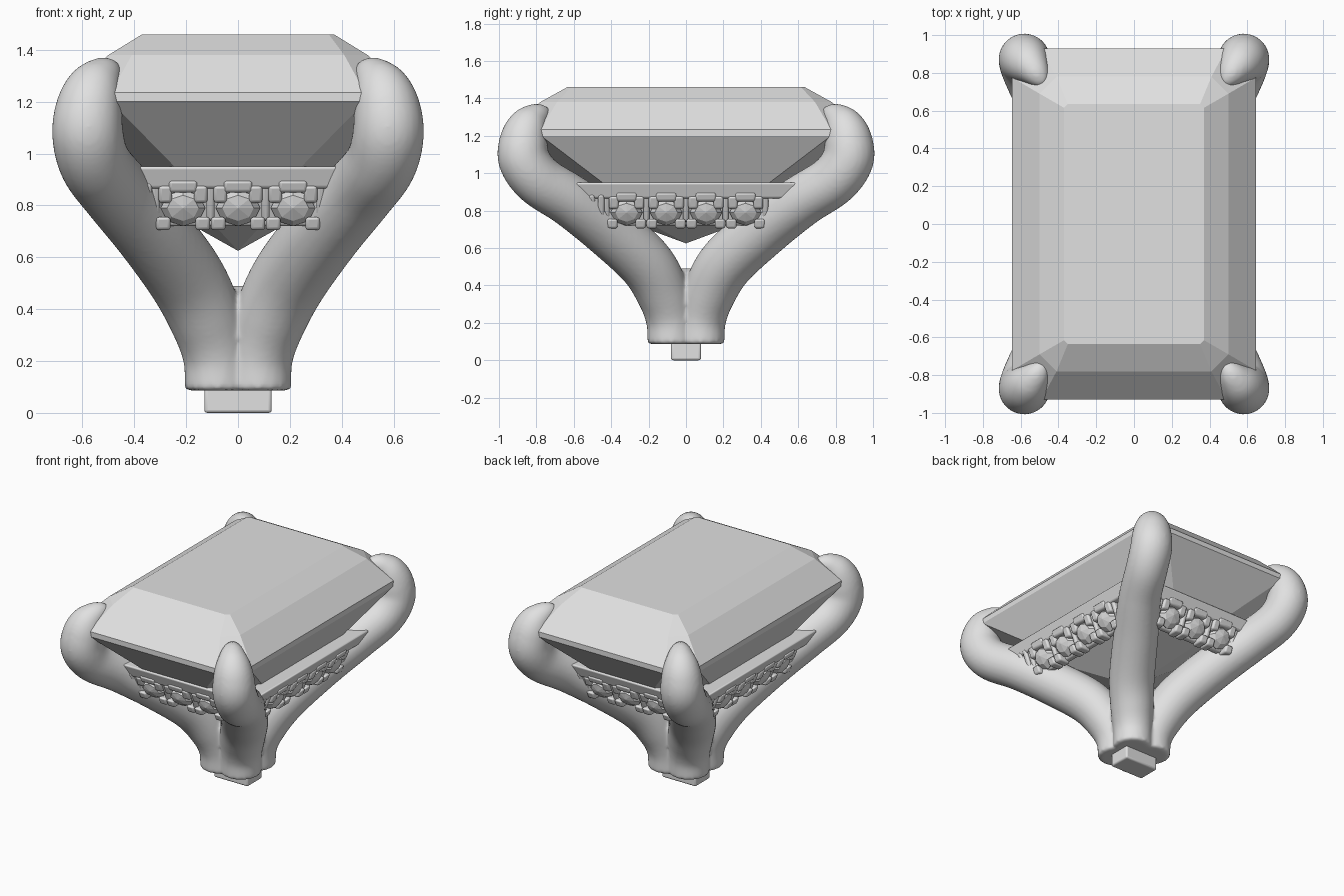
import bpy, bmesh, math
from mathutils import Vector, Matrix

if "Cube" in bpy.data.objects:
    bpy.data.objects.remove(bpy.data.objects["Cube"])

mat = bpy.data.materials.new("pale grey")
mat.diffuse_color = (0.75, 0.75, 0.75, 1)
mat.use_nodes = True
mat.node_tree.nodes["Principled BSDF"].inputs["Base Color"].default_value = mat.diffuse_color


def finish(bm, name, smooth=None, bevel=0):
    bmesh.ops.recalc_face_normals(bm, faces=bm.faces[:])
    me = bpy.data.meshes.new(name)
    bm.to_mesh(me)
    bm.free()
    me.materials.append(mat)
    if smooth:
        me.shade_smooth()
        me.set_sharp_from_angle(angle=math.radians(smooth))
    ob = bpy.data.objects.new(name, me)
    bpy.context.collection.objects.link(ob)
    if bevel:
        m = ob.modifiers.new("rounded edges", 'BEVEL')
        m.width, m.segments = bevel, 3
    return ob


def bridge(bm, a, b):
    n = len(a)
    for i in range(n):
        bm.faces.new((a[i], a[(i + 1) % n], b[(i + 1) % n], b[i]))


def box(bm, x0, x1, y0, y1, z0, z1):
    m = Matrix.Translation(((x0 + x1) / 2, (y0 + y1) / 2, (z0 + z1) / 2)) @ \
        Matrix.Diagonal((x1 - x0, y1 - y0, z1 - z0, 1))
    bmesh.ops.create_cube(bm, size=1, matrix=m)


def sweep(bm, pts, side, seg=24, steps=8):
    """Round tube through (x, y, z, radius) points, Catmull-Rom smoothed."""
    P = [Vector(p) for p in pts]
    P = [P[0] * 2 - P[1]] + P + [P[-1] * 2 - P[-2]]
    path = []
    for i in range(1, len(P) - 2):
        a, b, c, d = P[i - 1:i + 3]
        for k in range(steps):
            t = k / steps
            path.append(0.5 * (2 * b + (c - a) * t + (2 * a - 5 * b + 4 * c - d) * t * t
                               + (3 * b - a - 3 * c + d) * t ** 3))
    path.append(P[-2])
    rings = []
    for i, p in enumerate(path):
        q, r = path[max(i - 1, 0)], path[min(i + 1, len(path) - 1)]
        tan = (r - q).to_3d().normalized()
        if i == 0:
            tan = Vector((0, 0, 1))
        s = (side - tan * side.dot(tan)).normalized()
        n = s.cross(tan)
        rings.append([bm.verts.new(p.to_3d() + p.w * (s * math.cos(t) + n * math.sin(t)))
                      for t in (2 * math.pi * j / seg for j in range(seg))])
    for a, b in zip(rings, rings[1:]):
        bridge(bm, a, b)
    bm.faces.new(rings[0])
    bm.faces.new(rings[-1])


# Main emerald-cut stone: stacked chamfered rectangles down to a point
bm = bmesh.new()
levels = [(0.37, 0.635, 0.02, 1.46), (0.5, 0.78, 0.09, 1.38), (0.645, 0.93, 0.155, 1.235),
          (0.645, 0.93, 0.155, 1.2), (0.49, 0.69, 0.25, 0.945), (0.33, 0.5, 0.16, 0.81)]
rings = []
for x, y, c, z in levels:
    loop = [(x, c - y), (x, y - c), (x - c, y), (c - x, y),
            (-x, y - c), (-x, c - y), (c - x, -y), (x - c, -y)]
    rings.append([bm.verts.new((u, v, z)) for u, v in loop])
for a, b in zip(rings, rings[1:]):
    bridge(bm, a, b)
bm.faces.new(rings[0])
tip = bm.verts.new((0, 0, 0.625))
for i in range(8):
    bm.faces.new((rings[-1][i], rings[-1][(i + 1) % 8], tip))
finish(bm, "main_stone")

# Four curved prongs and their stem, fused into one smooth casting
prong = [(0.078, 0.078, 0.086, 0.127), (0.083, 0.085, 0.22, 0.13), (0.122, 0.125, 0.36, 0.142),
         (0.2, 0.217, 0.52, 0.15), (0.332, 0.415, 0.7, 0.148), (0.465, 0.615, 0.85, 0.14),
         (0.55, 0.785, 0.96, 0.138), (0.579, 0.865, 1.07, 0.138), (0.575, 0.868, 1.17, 0.13),
         (0.555, 0.845, 1.245, 0.112), (0.525, 0.808, 1.292, 0.084),
         (0.495, 0.765, 1.315, 0.055), (0.472, 0.728, 1.318, 0.018)]
bm = bmesh.new()
for sx, sy in ((1, 1), (-1, 1), (1, -1), (-1, -1)):
    sweep(bm, [(sx * x, sy * y, z, r) for x, y, z, r in prong],
          Vector((sx, -sy, 0)).normalized())
rings = []
for z, r in ((0.086, 0.18), (0.2, 0.175), (0.32, 0.18), (0.4, 0.17), (0.46, 0.13), (0.49, 0.08)):
    rings.append([bm.verts.new((r * math.cos(math.tau * i / 32), r * math.sin(math.tau * i / 32), z))
                  for i in range(32)])
for a, b in zip(rings, rings[1:]):
    bridge(bm, a, b)
bm.faces.new(rings[0])
bm.faces.new(rings[-1])
casting = finish(bm, "prongs_and_stem", 180)
m = casting.modifiers.new("fuse", 'REMESH')
m.mode, m.voxel_size, m.use_smooth_shade = 'VOXEL', 0.012, True
m = casting.modifiers.new("soften", 'SMOOTH')
m.factor, m.iterations = 0.5, 8

# Peg below the stem
bm = bmesh.new()
box(bm, -0.13, 0.13, -0.08, 0.08, 0, 0.11)
finish(bm, "peg", 40, 0.012)


# Gallery rails, modelled facing the front, leaning inward below, turned to each side
def rail(name, angle, count, w, half, scallops, lean=0.4):
    turn = Matrix.Rotation(angle, 4, 'Z')
    shear = Matrix.Identity(4)
    shear[1][2], shear[1][3] = -lean, 0.95 * lean
    turn = turn @ shear
    step = 0.212
    us = [(i - (count - 1) / 2) * step for i in range(count)]
    end = count * step / 2
    bm = bmesh.new()
    box(bm, -half, half, -w, -w + 0.12, 0.865, 0.95)             # top bar
    box(bm, -end, end, -w + 0.045, -w + 0.085, 0.72, 0.9)        # back wall
    for i in range(count + 1):                                  # posts and lower claws
        u = -end + i * step
        box(bm, u - 0.016, u + 0.016, -w + 0.01, -w + 0.07, 0.74, 0.88)
        for s in (-1, 1):
            if abs(u + s * 0.03) < end + 0.02:
                a = u + s * 0.03
                box(bm, a - 0.028, a + 0.028, -w - 0.008, -w + 0.075, 0.705, 0.755)
    for u in us:                                                # arched upper claws
        box(bm, u - 0.055, u + 0.055, -w - 0.01, -w + 0.07, 0.85, 0.895)
        for s in (-1, 1):
            a = u + s * 0.068
            box(bm, a - 0.026, a + 0.026, -w - 0.008, -w + 0.07, 0.81, 0.875)
    for i in range(scallops):                                   # ribs toward the prong
        u = -end - 0.05 * (i + 0.6)
        box(bm, u - 0.017, u + 0.017, -w - 0.005, -w + 0.07, 0.75 + 0.025 * i, 0.885)
    bm.transform(turn)
    finish(bm, name + "_rail", 40, 0.012)

    bm = bmesh.new()                                            # small set stones
    for u in us:
        m = Matrix.Translation((u, -w + 0.03, 0.79)) @ Matrix.Rotation(math.pi / 2, 4, 'X') \
            @ Matrix.Diagonal((0.086, 0.07, 0.045, 1))
        bmesh.ops.create_uvsphere(bm, u_segments=8, v_segments=4, radius=1, matrix=m)
    bm.transform(turn)
    finish(bm, name + "_small_stones")


rail("front", 0, 3, 0.71, 0.385, 1)
rail("right", math.pi / 2, 4, 0.59, 0.59, 3)
rail("back", math.pi, 3, 0.71, 0.385, 1)
rail("left", -math.pi / 2, 4, 0.59, 0.59, 3)
